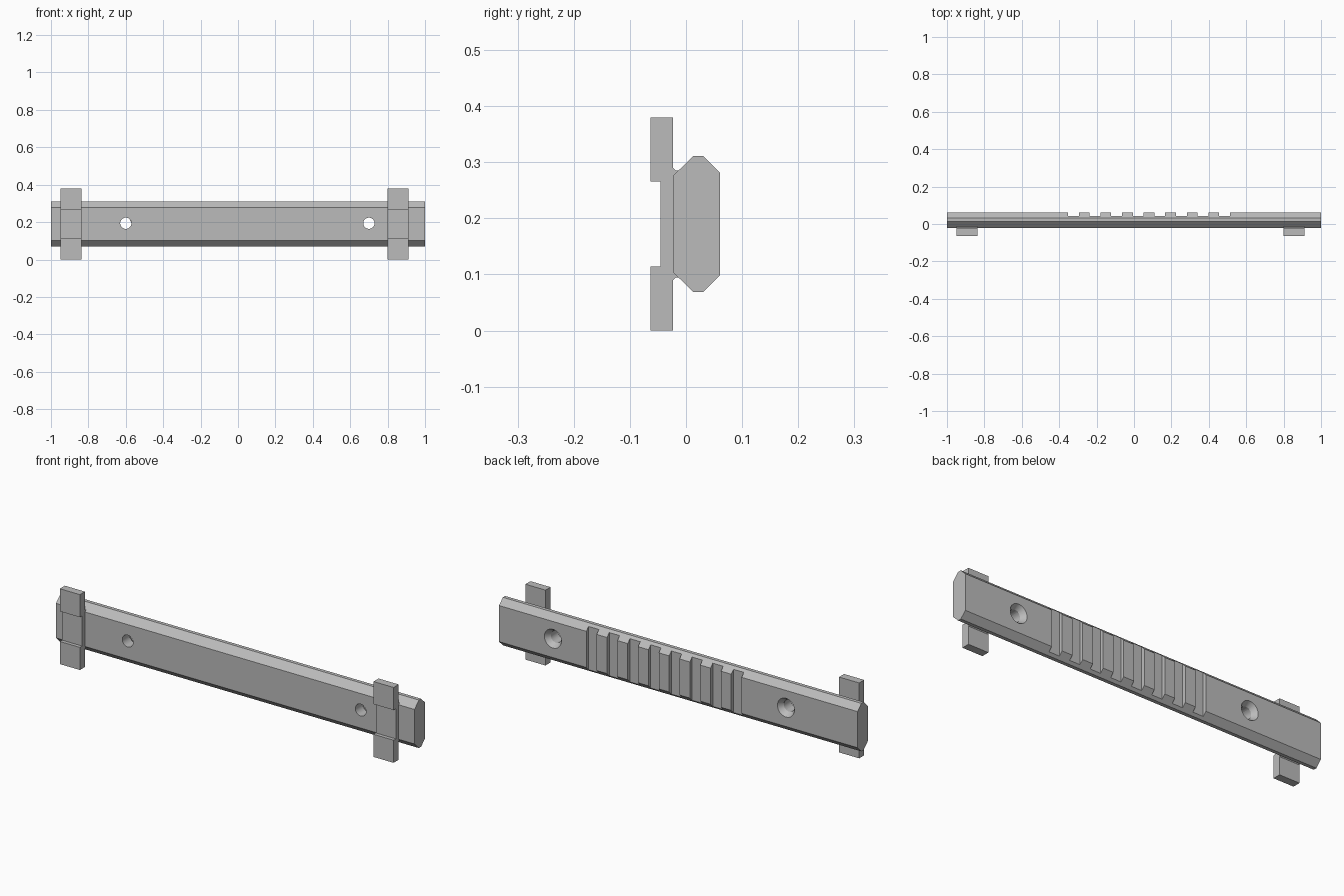
import bpy, bmesh, math
from mathutils import Matrix

cube = bpy.data.objects.get("Cube")
if cube:
    bpy.data.objects.remove(cube, do_unlink=True)

grey = bpy.data.materials.new("plain grey")
grey.use_nodes = True
colour = (0.5, 0.5, 0.5, 1)
grey.diffuse_color = colour
grey.node_tree.nodes["Principled BSDF"].inputs["Base Color"].default_value = colour


def make_object(name, bm):
    bmesh.ops.recalc_face_normals(bm, faces=bm.faces)
    mesh = bpy.data.meshes.new(name)
    bm.to_mesh(mesh)
    bm.free()
    mesh.materials.append(grey)
    obj = bpy.data.objects.new(name, mesh)
    bpy.context.collection.objects.link(obj)
    return obj


def extrude_x(name, profile, x0, x1):
    """Extrude a closed (y, z) profile along x."""
    bm = bmesh.new()
    face = bm.faces.new([bm.verts.new((x0, y, z)) for y, z in profile])
    out = bmesh.ops.extrude_face_region(bm, geom=[face])
    moved = [v for v in out["geom"] if isinstance(v, bmesh.types.BMVert)]
    bmesh.ops.translate(bm, verts=moved, vec=(x1 - x0, 0, 0))
    return make_object(name, bm)


def cone_y(name, x, z, y0, y1, r0, r1):
    """Round cutter running along y, radius r0 at y0 and r1 at y1."""
    bm = bmesh.new()
    place = Matrix.Translation((x, (y0 + y1) / 2, z)) @ Matrix.Rotation(-math.pi / 2, 4, "X")
    bmesh.ops.create_cone(bm, cap_ends=True, segments=32, radius1=r0, radius2=r1,
                          depth=y1 - y0, matrix=place)
    return make_object(name, bm)


def mirrored(half):
    """Complete a (y, z offset) half profile about the rail's centre height."""
    return [(y, MID - d) for y, d in half] + [(y, MID + d) for y, d in reversed(half)]


MID = 0.19

# Bevelled rail body
rail = extrude_x("rail", mirrored([(-0.022, 0.087), (0.013, 0.121), (0.031, 0.121), (0.061, 0.091)]), -1, 1)

# Cross slots on the back and two countersunk screw holes
cutters = []
for i in range(8):
    x = -0.353 + 0.1155 * i
    cutters.append(extrude_x("slot_cutter", mirrored([(0.043, 0.15), (0.08, 0.15)]), x, x + 0.058))
for x in (-0.6, 0.7):
    cutters.append(cone_y("hole_cutter", x, 0.194, -0.1, 0.1, 0.03, 0.03))
    cutters.append(cone_y("countersink_cutter", x, 0.194, 0.035, 0.065, 0.03, 0.05))
for cutter in cutters:
    cutter.hide_render = True
    mod = rail.modifiers.new(cutter.name, "BOOLEAN")
    mod.operation = "DIFFERENCE"
    mod.solver = "EXACT"
    mod.object = cutter

# Bake the cuts, then drop the cutters
bpy.context.view_layer.update()
cut_mesh = bpy.data.meshes.new_from_object(rail.evaluated_get(bpy.context.evaluated_depsgraph_get()))
rail.modifiers.clear()
rail.data = cut_mesh
for cutter in cutters:
    bpy.data.objects.remove(cutter, do_unlink=True)

# Clips with a recessed middle and a saddle seated against the rail
clip_half = [(-0.013, 0.095), (-0.018, 0.095), (-0.023, 0.1), (-0.023, 0.19),
             (-0.063, 0.19), (-0.063, 0.076), (-0.045, 0.076)]
clip_profile = mirrored(clip_half)
for name, x0, x1 in (("right_clip", -0.95, -0.838), ("left_clip", 0.8, 0.912)):
    extrude_x(name, clip_profile, x0, x1)

# Smooth hole walls, sharp edges elsewhere
bpy.ops.object.select_all(action="DESELECT")
rail.select_set(True)
bpy.context.view_layer.objects.active = rail
bpy.ops.object.shade_smooth_by_angle(angle=math.radians(25))
